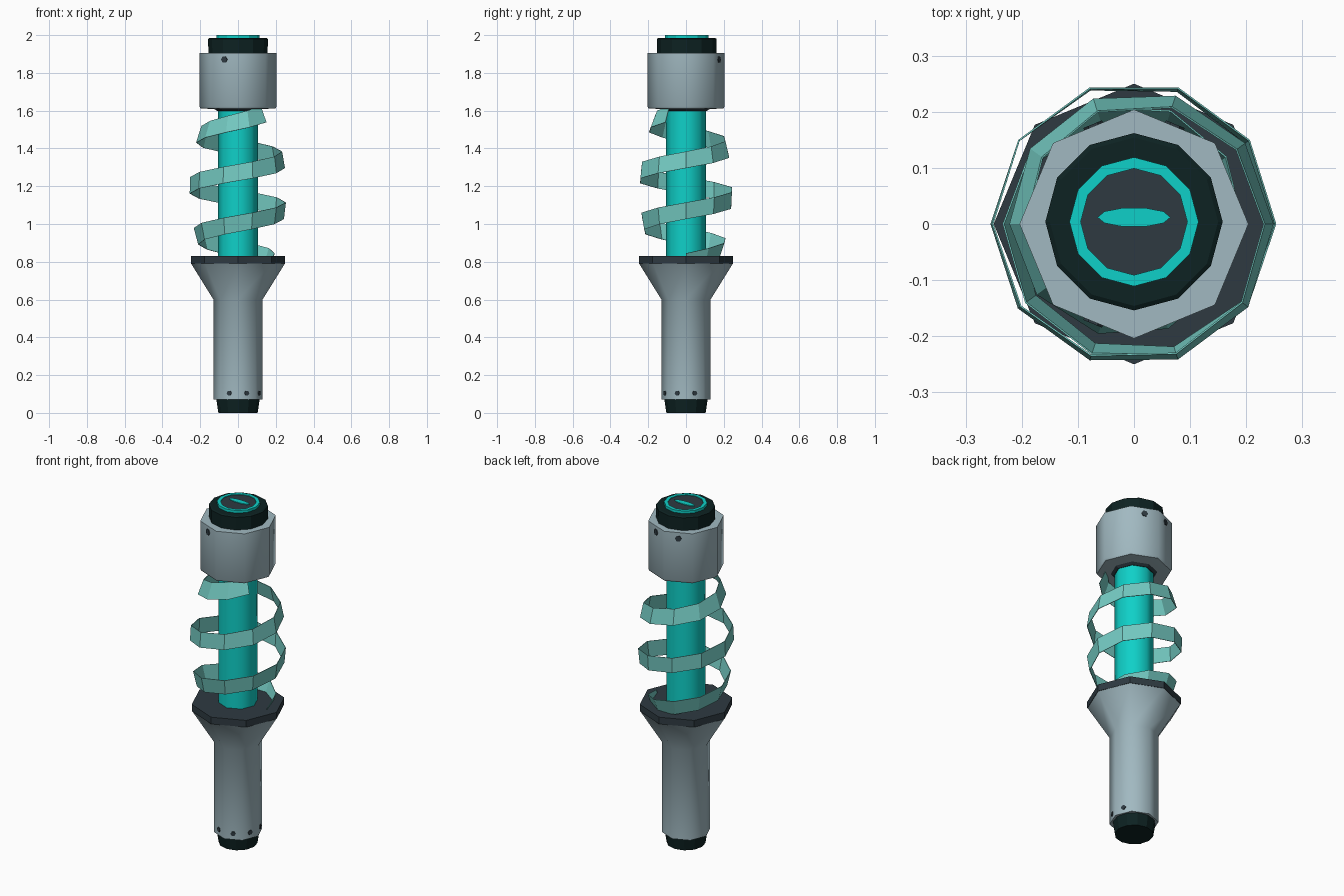
import bpy, bmesh
from math import sin, cos, pi, radians
from mathutils import Matrix

if "Cube" in bpy.data.objects:
    bpy.data.objects.remove(bpy.data.objects["Cube"], do_unlink=True)


def material(name, r, g, b):
    lin = [((c / 255 + 0.055) / 1.055) ** 2.4 for c in (r, g, b)]
    m = bpy.data.materials.new(name)
    m.use_nodes = True
    m.diffuse_color = (*lin, 1)
    m.node_tree.nodes["Principled BSDF"].inputs["Base Color"].default_value = (*lin, 1)
    return m


STEEL = material("pale steel", 161, 185, 193)
SLATE = material("dark slate", 46, 58, 65)
BLACK = material("green black", 13, 34, 34)
TEAL = material("bright teal", 15, 208, 200)
RIBBON = material("soft teal", 116, 202, 194)


def finish(name, bm, mat, smooth=False):
    mesh = bpy.data.meshes.new(name)
    bm.to_mesh(mesh)
    bm.free()
    mesh.materials.append(mat)
    if smooth:
        for p in mesh.polygons:
            p.use_smooth = True
        mesh.set_sharp_from_angle(angle=radians(55))
    ob = bpy.data.objects.new(name, mesh)
    bpy.context.collection.objects.link(ob)
    return ob


def lathe(name, profile, sides, mat, smooth=False, closed=False):
    """Turn (radius, z) points round the z axis; ends are capped unless the profile is closed."""
    bm = bmesh.new()
    rings = [[bm.verts.new((r * cos(2 * pi * i / sides), r * sin(2 * pi * i / sides), z))
              for i in range(sides)] for r, z in profile]
    pairs = list(zip(rings, rings[1:]))
    if closed:
        pairs.append((rings[-1], rings[0]))
    else:
        bm.faces.new(rings[0][::-1])
        bm.faces.new(rings[-1])
    for a, b in pairs:
        for i in range(sides):
            j = (i + 1) % sides
            bm.faces.new((a[i], a[j], b[j], b[i]))
    bmesh.ops.recalc_face_normals(bm, faces=bm.faces)
    return finish(name, bm, mat, smooth)


def rivet(name, angle, apothem, z, size):
    """A short stud lying flat on one side of an octagonal body."""
    bm = bmesh.new()
    a = radians(angle)
    place = (Matrix.Translation((apothem * cos(a), apothem * sin(a), z))
             @ Matrix.Rotation(a, 4, 'Z') @ Matrix.Rotation(pi / 2, 4, 'Y'))
    bmesh.ops.create_cone(bm, cap_ends=True, segments=6, radius1=size, radius2=size,
                          depth=0.008, matrix=place)
    finish(name, bm, SLATE)


# Grip, collar and rod
lathe("bottom_cap", [(0.104, 0), (0.115, 0.075)], 12, BLACK)
lathe("handle", [(0.13, 0.07), (0.13, 0.6), (0.248, 0.79)], 8, STEEL, smooth=True)
lathe("collar", [(0.25, 0.79), (0.25, 0.83)], 8, SLATE)
lathe("rod", [(0.105, 0.82), (0.105, 1.62)], 8, TEAL, smooth=True)

# Head
lathe("rod_socket", [(0.108, 1.597), (0.13, 1.612)], 8, SLATE)
lathe("head", [(0.12, 1.608), (0.198, 1.612), (0.204, 1.622), (0.204, 1.905)], 8, STEEL, smooth=True)

# Button on top of the head
top_parts = [
    lathe("top_cap", [(0.157, 1.9), (0.158, 1.98), (0.15, 1.985)], 12, BLACK),
    lathe("button_ring", [(0.115, 1.98), (0.115, 2.0), (0.095, 2.0), (0.095, 1.98)], 12, TEAL, closed=True),
    lathe("button_face", [(0.096, 1.98), (0.096, 1.996)], 12, SLATE),
]
bar = lathe("button_bar", [(0.065, 1.99), (0.065, 2.0)], 10, TEAL)
bar.scale.y = 0.27
bar.location.y = 0.012
for ob in top_parts:
    ob.location.y = 0.004

# Rivets
for k, angle in enumerate((247.5, 292.5, 337.5, 22.5)):
    rivet(f"handle_rivet_{k + 1}", angle, 0.12, 0.105, 0.014)
for k, angle in enumerate((67.5, 112.5, 247.5)):
    rivet(f"head_rivet_{k + 1}", angle, 0.1885, 1.87, 0.018)

# Barrel-shaped spiral ribbon round the rod
bm = bmesh.new()
STEPS, PITCH, HALF = 29, 0.27, 0.044
previous = None
for i in range(STEPS + 1):
    a = 2 * pi * i / 10
    middle = 0.8 + PITCH * i / 10
    edge = []
    for z in (middle - HALF, middle + HALF):
        r = 0.256 - 0.54 * (z - 1.18) ** 2
        edge.append(bm.verts.new((r * cos(a), r * sin(a), z)))
    if previous:
        bm.faces.new((previous[0], edge[0], edge[1], previous[1]))
    previous = edge
ribbon = finish("spiral_ribbon", bm, RIBBON)
thick = ribbon.modifiers.new("thickness", 'SOLIDIFY')
thick.thickness = 0.003
